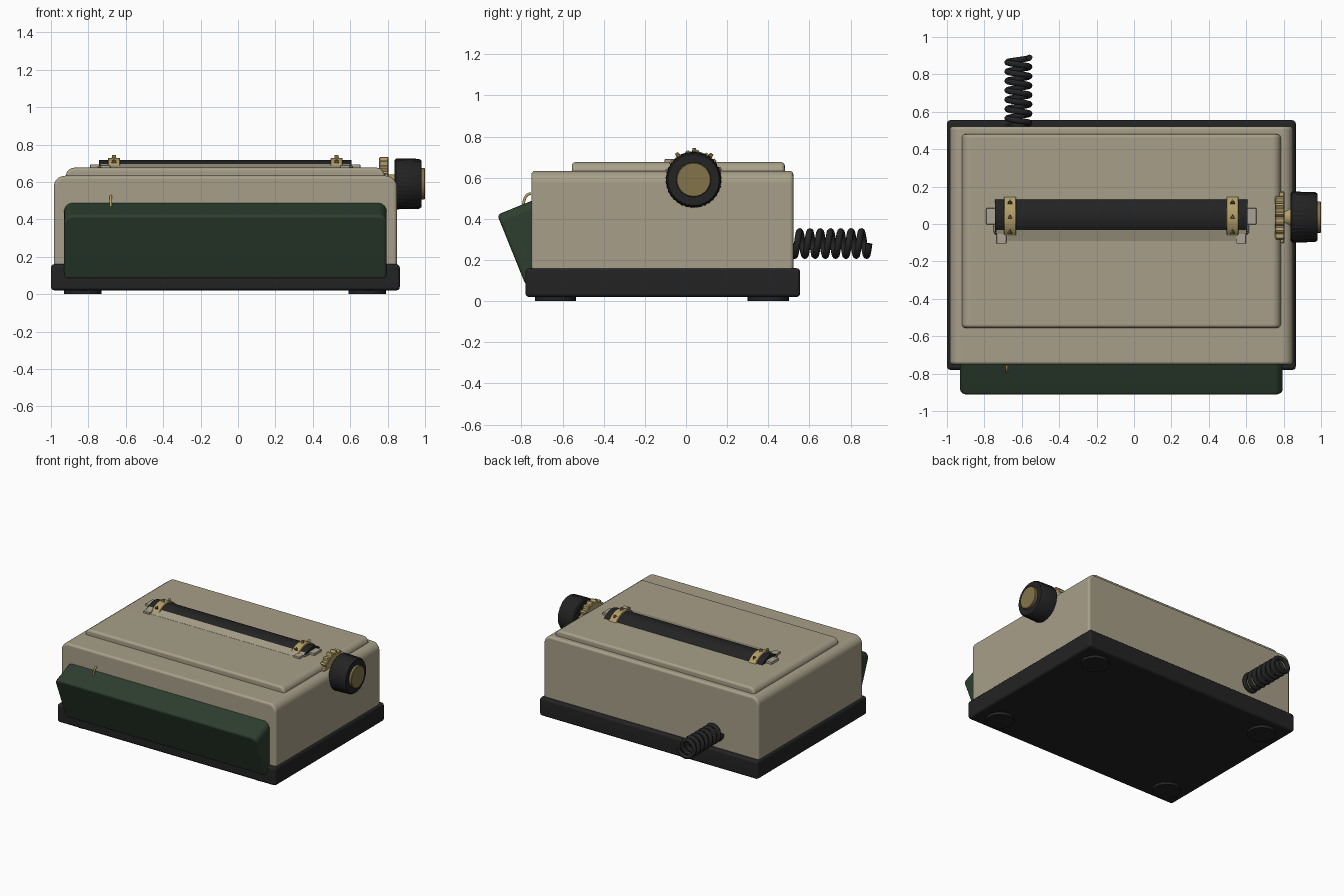
import bpy, bmesh, math
from mathutils import Matrix, Vector

if "Cube" in bpy.data.objects:
    bpy.data.objects.remove(bpy.data.objects["Cube"])


def mat(name, r, g, b):
    lin = lambda c: ((c / 255 + 0.055) / 1.055) ** 2.4 if c > 10 else c / 255 / 12.92
    m = bpy.data.materials.new(name)
    m.diffuse_color = (lin(r), lin(g), lin(b), 1)
    m.use_nodes = True
    m.node_tree.nodes["Principled BSDF"].inputs["Base Color"].default_value = m.diffuse_color
    return m


BEIGE = mat("beige", 167, 159, 137)
GREEN = mat("dark_green", 45, 62, 47)
BLACK = mat("black", 35, 35, 35)
BRASS = mat("brass", 178, 158, 106)
DULL = mat("dull_brass", 132, 116, 74)
GREY = mat("warm_grey", 170, 164, 148)

AXIS_Y, AXIS_Z = 0.037, 0.59   # shared axis of roller, gear and knob


def finish(name, bm, material, weighted=False):
    bmesh.ops.recalc_face_normals(bm, faces=bm.faces[:])
    me = bpy.data.meshes.new(name)
    bm.to_mesh(me)
    bm.free()
    me.materials.append(material)
    ob = bpy.data.objects.new(name, me)
    bpy.context.collection.objects.link(ob)
    bpy.ops.object.select_all(action='DESELECT')
    ob.select_set(True)
    bpy.context.view_layer.objects.active = ob
    bpy.ops.object.shade_smooth_by_angle(angle=math.radians(35))
    if weighted:
        wn = ob.modifiers.new("weighted", 'WEIGHTED_NORMAL')
        wn.keep_sharp = True
    return ob


def slab(name, x, y, z, material, round_top=0.0, bevel=0.0, matrix=None):
    """Box whose two upper side edges are rounded, with a small bevel all round."""
    pts = [(x[1], z[0])]
    if round_top:
        for cx, start in ((x[1] - round_top, 0), (x[0] + round_top, 90)):
            for i in range(9):
                a = math.radians(start + i * 90 / 8)
                pts.append((cx + round_top * math.cos(a), z[1] - round_top + round_top * math.sin(a)))
    else:
        pts += [(x[1], z[1]), (x[0], z[1])]
    pts.append((x[0], z[0]))
    bm = bmesh.new()
    f = bm.faces.new([bm.verts.new((px, y[0], pz)) for px, pz in pts])
    ext = bmesh.ops.extrude_face_region(bm, geom=[f])
    moved = [v for v in ext["geom"] if isinstance(v, bmesh.types.BMVert)]
    bmesh.ops.translate(bm, verts=moved, vec=(0, y[1] - y[0], 0))
    bmesh.ops.recalc_face_normals(bm, faces=bm.faces[:])
    if bevel:
        edges = [e for e in bm.edges if e.calc_face_angle(0) > 0.5]
        bmesh.ops.bevel(bm, geom=edges, offset=bevel, segments=3, profile=0.5,
                        affect='EDGES', clamp_overlap=False)
    if matrix:
        bm.transform(matrix)
    return finish(name, bm, material, weighted=bevel > 0)


def turned(name, profile, material, segs=48, ripple=None):
    """Solid turned around the roller axis; profile is (x, radius) pairs."""
    bm = bmesh.new()
    rings = []
    for px, r in profile:
        ring = []
        for i in range(segs):
            a = 2 * math.pi * i / segs
            rr = r * (ripple(i) if ripple else 1)
            ring.append(bm.verts.new((px, AXIS_Y + rr * math.cos(a), AXIS_Z + rr * math.sin(a))))
        rings.append(ring)
    for a, b in zip(rings, rings[1:]):
        for i in range(segs):
            j = (i + 1) % segs
            bm.faces.new((a[i], a[j], b[j], b[i]))
    bm.faces.new(rings[0])
    bm.faces.new(rings[-1])
    return finish(name, bm, material)


def wire(name, pts, radius, material, res=3):
    cu = bpy.data.curves.new(name, 'CURVE')
    cu.dimensions = '3D'
    cu.bevel_depth, cu.bevel_resolution, cu.use_fill_caps = radius, res, True
    sp = cu.splines.new('POLY')
    sp.points.add(len(pts) - 1)
    for p, c in zip(sp.points, pts):
        p.co = (*c, 1)
    sp.use_smooth = True
    cu.materials.append(material)
    ob = bpy.data.objects.new(name, cu)
    bpy.context.collection.objects.link(ob)
    return ob


# Housing
slab("base", (-1.0, 0.865), (-0.78, 0.555), (0.02, 0.16), BLACK, bevel=0.018)
slab("body", (-0.985, 0.85), (-0.752, 0.522), (0.1, 0.633), BEIGE, 0.06, 0.018)
slab("lid", (-0.92, 0.785), (-0.555, 0.48), (0.58, 0.676), BEIGE, 0.045, 0.018)

# Tilted front panel
tilt = Matrix.Translation((0, -0.779, 0.077)) @ Matrix.Rotation(math.radians(22), 4, 'X')
slab("front_panel", (-0.93, 0.795), (0, 0.2), (0, 0.37), GREEN, 0.045, 0.018, tilt)

# Feet
for fx in (-0.83, 0.69):
    for fy in (-0.635, 0.4):
        bm = bmesh.new()
        bmesh.ops.create_cone(bm, cap_ends=True, segments=32, radius1=0.1, radius2=0.1, depth=0.03,
                              matrix=Matrix.Translation((fx, fy, 0.015)))
        finish("foot", bm, BLACK)

# Roller and the sloping paper rest in front of it
turned("roller", [(-0.742, 0.127), (0.608, 0.127)], BLACK, 64)
bm = bmesh.new()
section = [(-0.092, 0.66), (-0.092, 0.677), (-0.028, 0.698), (-0.028, 0.66)]
ends = [[bm.verts.new((px, py, pz)) for py, pz in section] for px in (-0.735, 0.6)]
for i in range(4):
    j = (i + 1) % 4
    bm.faces.new((ends[0][i], ends[0][j], ends[1][j], ends[1][i]))
for end in ends:
    bm.faces.new(end)
finish("paper_rest", bm, BEIGE)

# Brass collars with small pointed studs
for cx in (-0.663, 0.527):
    w = 0.033
    turned("collar", [(cx - w, 0.128), (cx - w, 0.135), (cx - w + 0.004, 0.138),
                      (cx + w - 0.004, 0.138), (cx + w, 0.135), (cx + w, 0.128)], BRASS, 64)
    for deg in (-34, 0, 34):
        rot = Matrix.Rotation(math.radians(deg), 4, 'X')
        place = Matrix.Translation((cx, AXIS_Y, AXIS_Z)) @ rot @ Matrix.Translation((0, 0, 0.145))
        bm = bmesh.new()
        bmesh.ops.create_cone(bm, cap_ends=True, segments=3, radius1=0.015, radius2=0.011,
                              depth=0.02, matrix=place)
        finish("collar_stud", bm, DULL)

# Roller brackets, mirrored about the roller's middle
for s in (-1, 1):
    span = lambda a, b: tuple(sorted((-0.068 + s * a, -0.068 + s * b)))
    slab("bracket", span(0.66, 0.722), (-0.003, 0.085), (0.64, 0.694), GREY, bevel=0.004)
    slab("bracket_link", span(0.655, 0.682), (-0.05, 0.02), (0.64, 0.686), GREY, bevel=0.004)
    slab("bracket_foot", span(0.615, 0.667), (-0.105, -0.04), (0.64, 0.69), GREY, bevel=0.004)

# Gear, shaft and knob
turned("gear", [(0.755, 0.138), (0.76, 0.145), (0.8, 0.145), (0.805, 0.138)], BRASS, 72,
       lambda i: 1 if i % 4 < 2 else 0.89)
turned("shaft", [(0.79, 0.05), (0.85, 0.05)], BRASS, 32)
turned("knob", [(0.838, 0.128), (0.846, 0.137), (0.968, 0.134), (0.98, 0.126), (0.98, 0.08)], BLACK, 72,
       lambda i: 1 if i % 2 else 0.975)
turned("knob_cap", [(0.97, 0.084), (0.996, 0.084), (1.0, 0.08)], DULL, 48)

# Small curved lever behind the panel
wire("lever", [(-0.68, -0.755 - 0.035 * math.cos(a), 0.465 + 0.058 * math.sin(a))
               for a in (i * math.pi / 16 for i in range(9))], 0.007, BRASS)

# Coiled cord at the back
TURNS, STEPS = 7.5, 180
coil = []
for i in range(STEPS + 1):
    t = i / STEPS
    a = math.pi + 2 * math.pi * TURNS * t
    coil.append((-0.618 + 0.059 * math.cos(a), 0.515 + 0.375 * t, 0.28 + 0.059 * math.sin(a)))
wire("coiled_cord", coil, 0.016, BLACK)
